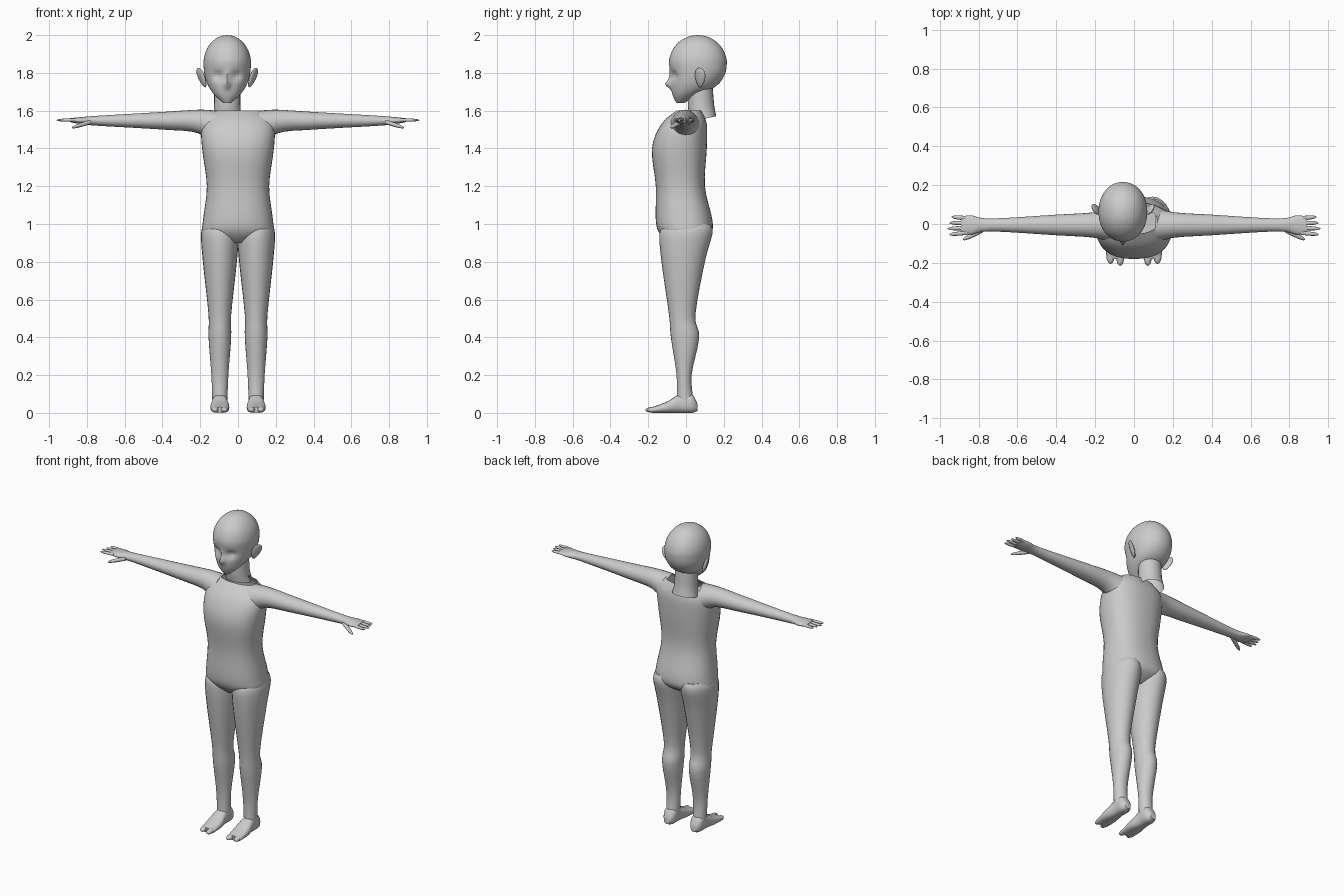
import bpy, bmesh, math
from mathutils import Vector

cube = bpy.data.objects.get("Cube")
if cube:
    bpy.data.objects.remove(cube, do_unlink=True)

grey = bpy.data.materials.new("plain grey")
grey.use_nodes = True
colour = (0.6, 0.6, 0.6, 1)
grey.diffuse_color = colour
grey.node_tree.nodes["Principled BSDF"].inputs["Base Color"].default_value = colour


def finish(obj):
    """Give a part its material and smooth shading."""
    obj.data.materials.append(grey)
    bpy.ops.object.select_all(action="DESELECT")
    obj.select_set(True)
    bpy.context.view_layer.objects.active = obj
    bpy.ops.object.shade_smooth_by_angle(angle=math.radians(50))


def smooth_rows(rows, steps):
    """Catmull-Rom interpolation between the given cross-sections."""
    rows = [Vector(row) for row in rows]
    padded = [rows[0]] + rows + [rows[-1]]
    result = []
    for before, start, end, after in zip(padded, padded[1:], padded[2:], padded[3:]):
        leaving, arriving = (end - before) / 2, (after - start) / 2
        for step in range(steps):
            t = step / steps
            ease = t * t * (3 - 2 * t)
            result.append(start.lerp(end, ease) + leaving * t * (1 - t) ** 2
                          - arriving * t * t * (1 - t))
    return result + [rows[-1]]


def loft(name, axis, rows, centre=0, side=1, steps=4, segments=24,
         open_start=False, open_end=False, power=1, sculpt=None):
    """Rows hold: position on axis, half width, low bound and high bound of the depth."""
    bm = bmesh.new()
    rings = []
    for position, width, low, high in smooth_rows(rows, steps):
        ring = []
        for k in range(segments):
            angle = math.tau * k / segments
            c, s = math.cos(angle), math.sin(angle)
            across = centre + width * math.copysign(abs(c) ** power, c)
            depth = (low + high) / 2 + (high - low) / 2 * math.copysign(abs(s) ** power, s)
            point = Vector({"x": (position, across, depth),
                            "y": (across, position, depth),
                            "z": (across, depth, position)}[axis])
            if sculpt:
                sculpt(point)
            point.x *= side
            ring.append(bm.verts.new(point))
        rings.append(ring)
    for lower, upper in zip(rings, rings[1:]):
        for k in range(segments):
            bm.faces.new((lower[k - 1], lower[k], upper[k], upper[k - 1]))
    if not open_start:
        bm.faces.new(rings[0])
    if not open_end:
        bm.faces.new(rings[-1])
    bmesh.ops.recalc_face_normals(bm, faces=bm.faces)
    mesh = bpy.data.meshes.new(name)
    bm.to_mesh(mesh)
    bm.free()
    obj = bpy.data.objects.new(name, mesh)
    bpy.context.collection.objects.link(obj)
    finish(obj)


def digit(name, axis, start, end, radius, side):
    """Rounded finger, thumb or toe between two points."""
    start, end = Vector(start), Vector(end)
    rows = []
    for step in range(6):
        t = math.sin(step / 5 * math.pi / 2)
        r = radius * max(0.1, math.sqrt(1 - t ** 4))
        p = start.lerp(end, t)
        rows.append((getattr(p, axis), r, p.z - r * 0.8, p.z + r * 0.8))
    lean = (start.y + end.y) / 2 if axis == "x" else start.x

    def slant(point):
        if axis == "x":
            t = (point.x - start.x) / (end.x - start.x)
            point.y += start.lerp(end, t).y - lean

    loft(name, axis, rows, lean, side, steps=2, segments=10, sculpt=slant)


# Torso and hips, closed between the legs and open at the collar
loft("torso", "z", [
    (0.9, 0.05, -0.09, 0.06), (0.95, 0.18, -0.14, 0.13), (1.02, 0.185, -0.16, 0.14),
    (1.2, 0.165, -0.16, 0.1), (1.4, 0.19, -0.18, 0.11), (1.53, 0.19, -0.13, 0.11),
    (1.6, 0.12, -0.05, 0.08)], segments=40, open_end=True, power=0.85)

leg_x = 0.096
for side, word in ((1, "left"), (-1, "right")):
    # Leg with calf and knee
    loft(word + "_leg", "z", [
        (0.06, 0.04, -0.05, 0.04), (0.2, 0.045, -0.05, 0.03), (0.4, 0.06, -0.08, 0.07),
        (0.52, 0.06, -0.09, 0.05), (0.8, 0.09, -0.13, 0.1), (0.95, 0.1, -0.14, 0.14),
        (1, 0.08, -0.11, 0.13)], leg_x, side)

    # Foot with a split toe
    loft(word + "_foot", "y", [
        (0.06, 0.02, 0.01, 0.05), (0.03, 0.04, 0, 0.1), (-0.03, 0.04, 0, 0.1),
        (-0.1, 0.05, 0, 0.06), (-0.18, 0.045, 0, 0.03)], leg_x, side, power=0.8)
    for toe, offset, tip in (("big_toe", -0.025, -0.215), ("outer_toes", 0.025, -0.205)):
        x = leg_x + offset
        digit(word + "_" + toe, "y", (x, -0.14, 0.02), (x, tip, 0.015), 0.02, side)

    # Arm flaring into the shoulder and ending in the palm
    loft(word + "_arm", "x", [
        (0.11, 0.09, 1.4, 1.6), (0.21, 0.065, 1.48, 1.605), (0.4, 0.053, 1.5, 1.593),
        (0.74, 0.033, 1.52, 1.573), (0.84, 0.05, 1.53, 1.565), (0.89, 0.04, 1.54, 1.56)],
        -0.005, side)

    # Fingers fan out from the palm
    for i, finger in enumerate(("index", "middle", "ring", "little")):
        y = 0.025 * i - 0.045
        tip = 0.96 - 0.01 * abs(i - 1)
        digit(word + "_" + finger + "_finger", "x", (0.86, y, 1.55), (tip, y * 1.2, 1.55), 0.011, side)
    digit(word + "_thumb", "x", (0.78, -0.03, 1.54), (0.88, -0.08, 1.51), 0.015, side)

head_x = -0.057
skull = Vector((head_x, 0.063, 1.85))


def bump(x, z, centre_x, centre_z, width, height):
    return math.exp(-((x - centre_x) / width) ** 2 - ((z - centre_z) / height) ** 2)


def face(point):
    """Push out the nose and press in the eye sockets."""
    if point.y < 0.02:
        x, z = abs(point.x - head_x), point.z
        point.y += (0.02 * bump(x, z, 0.05, 1.785, 0.025, 0.02)
                    - 0.03 * bump(x, z, 0, 1.74, 0.015, 0.02)
                    - 0.01 * bump(x, z, 0, 1.78, 0.01, 0.03))


# Head: jaw sections under a domed skull
jaw = [(1.64, 0.02, -0.05, -0.01), (1.68, 0.065, -0.07, 0.06),
       (1.73, 0.1, -0.08, 0.16), (1.79, 0.12, -0.08, 0.205)]
dome = []
for step in range(7):
    angle = step / 6 * 1.55
    reach = 0.153 * math.cos(angle)
    dome.append((skull.z + 0.15 * math.sin(angle), reach * 0.82, skull.y - reach, skull.y + reach))
loft("head", "z", jaw + dome, head_x, segments=64, power=0.95, sculpt=face)


def sag(point):
    """Let the open lower edge hang in the middle."""
    if point.z < 1.6:
        point.z += 0.2 * (abs(point.y - 0.08) - 0.03)


# Neck, set back and open underneath
loft("neck", "z", [(1.56, 0.08, 0.02, 0.16), (1.62, 0.07, 0.01, 0.15), (1.74, 0.07, 0.01, 0.14)],
     head_x, open_start=True, sculpt=sag)

# Ears: shells broad at the top, narrow at the lobe, angled off the head
for side, word in ((1, "left"), (-1, "right")):
    bpy.ops.mesh.primitive_uv_sphere_add(segments=20, ring_count=12)
    ear = bpy.context.object
    ear.name = word + "_ear"
    for vertex in ear.data.vertices:
        vertex.co.y *= 1 + vertex.co.z * 0.3
    ear.location = (head_x + side * 0.135, 0.075, 1.775)
    ear.rotation_euler = [math.radians(a) for a in (-12, 18 * side, -32 * side)]
    ear.scale = (0.012, 0.03, 0.055)
    finish(ear)
